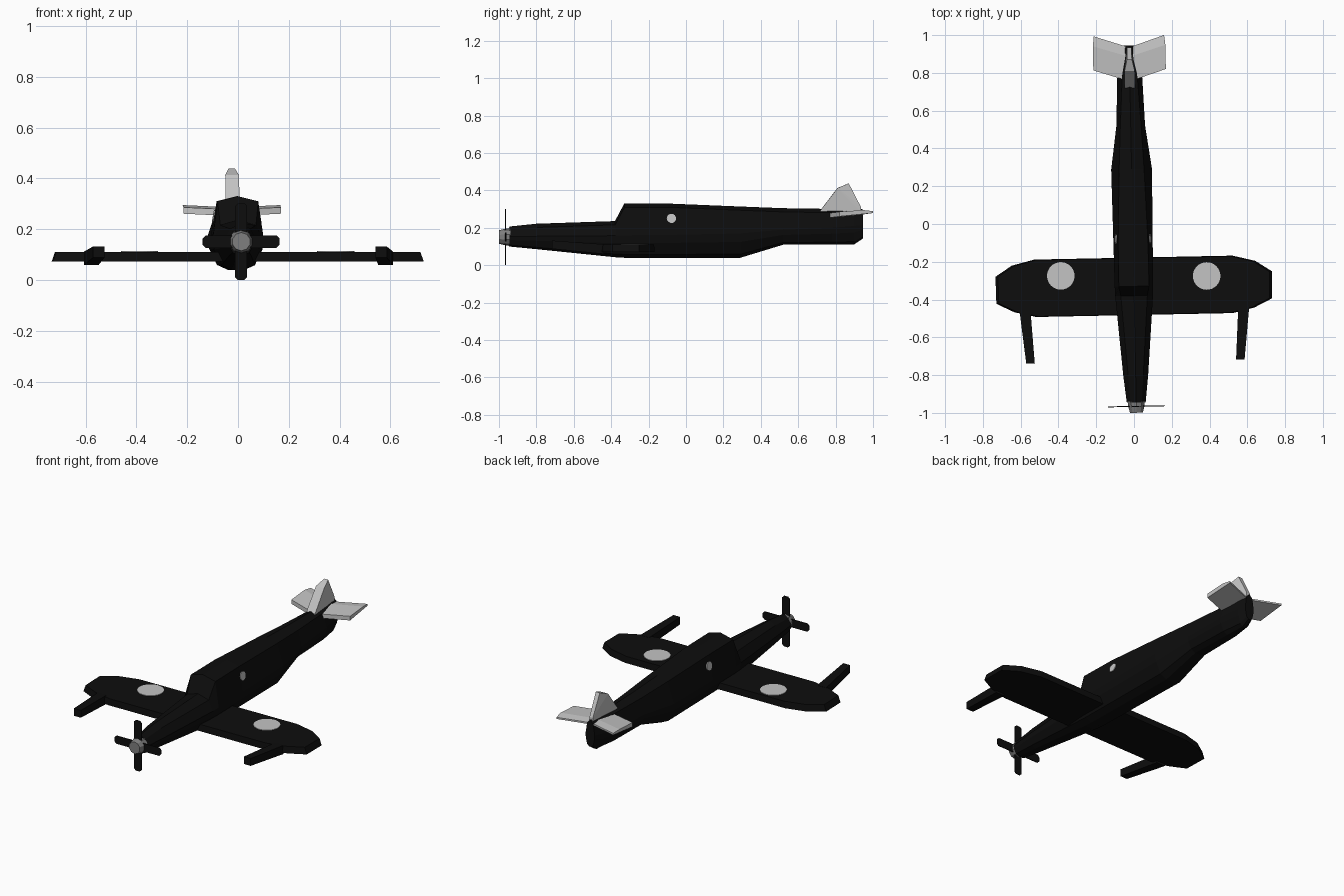
import bpy, bmesh, math
from mathutils import Matrix, Vector

if "Cube" in bpy.data.objects:
    bpy.data.objects.remove(bpy.data.objects["Cube"])

# whole aircraft is yawed very slightly
YAW = Matrix.Translation((-0.007, 0, 0)) @ Matrix.Rotation(0.02, 4, 'Z')


def material(name, v):
    m = bpy.data.materials.new(name)
    m.diffuse_color = (v, v, v, 1)
    m.use_nodes = True
    m.node_tree.nodes["Principled BSDF"].inputs["Base Color"].default_value = m.diffuse_color
    return m


BLACK = material("matte_black", 0.004)
LIGHT = material("light_grey", 0.55)
MID = material("mid_grey", 0.21)


def finish(name, bm, mat):
    bmesh.ops.recalc_face_normals(bm, faces=bm.faces)
    bm.transform(YAW)
    me = bpy.data.meshes.new(name)
    bm.to_mesh(me)
    bm.free()
    me.materials.append(mat)
    ob = bpy.data.objects.new(name, me)
    bpy.context.collection.objects.link(ob)
    return ob


def loft(name, rings, mat):
    """Skin a list of equal-length point rings and cap both ends."""
    bm = bmesh.new()
    vs = [[bm.verts.new(p) for p in r] for r in rings]
    n = len(rings[0])
    for a, b in zip(vs, vs[1:]):
        for i in range(n):
            j = (i + 1) % n
            bm.faces.new((a[i], a[j], b[j], b[i]))
    bm.faces.new(vs[0])
    bm.faces.new(vs[-1])
    return finish(name, bm, mat)


def hull(name, pts, mat):
    bm = bmesh.new()
    for p in pts:
        bm.verts.new(p)
    bmesh.ops.convex_hull(bm, input=bm.verts)
    bmesh.ops.dissolve_limit(bm, angle_limit=0.02, verts=bm.verts, edges=bm.edges)
    return finish(name, bm, mat)


def disc(name, centre, radius, rot, mat):
    bm = bmesh.new()
    bmesh.ops.create_cone(bm, cap_ends=True, segments=32, radius1=radius,
                          radius2=radius, depth=0.006,
                          matrix=Matrix.Translation(centre) @ rot)
    return finish(name, bm, mat)


# fuselage: y, half width, shoulder half width, bottom, widest height, top
SECTIONS = [
    (-0.945, 0.050, 0.030, 0.100, 0.153, 0.207),
    (-0.80, 0.066, 0.040, 0.086, 0.155, 0.222),
    (-0.38, 0.100, 0.070, 0.043, 0.158, 0.236),
    (-0.33, 0.102, 0.080, 0.040, 0.160, 0.330),
    (-0.10, 0.104, 0.079, 0.040, 0.162, 0.330),
    (0.29, 0.108, 0.066, 0.040, 0.170, 0.314),
    (0.52, 0.076, 0.055, 0.110, 0.190, 0.305),
    (0.78, 0.066, 0.040, 0.110, 0.200, 0.301),
    (0.90, 0.042, 0.030, 0.112, 0.210, 0.300),
    (0.945, 0.030, 0.020, 0.142, 0.215, 0.300),
]


def section(y, w, ws, zb, zm, zt):
    half = [(ws, zt - 0.02), (w, zm), (w * 0.94, zm - 0.35 * (zm - zb)),
            (w * 0.65, zb + 0.15 * (zm - zb)), (w * 0.25, zb)]
    right = [(x, y, z) for x, z in half]
    left = [(-x, y, z) for x, z in reversed(half)]
    return [(0, y, zt)] + right + left


loft("fuselage", [section(*s) for s in SECTIONS], BLACK)

# wing with the underside outline slightly larger than the top
WING = [(0.525, -0.178), (0.645, -0.208), (0.732, -0.265),
        (0.730, -0.408), (0.635, -0.455), (0.520, -0.482)]
outline = WING + [(-x, y) for x, y in reversed(WING)]
loft("wing", [[(x, y, 0.072) for x, y in outline],
              [(x * 0.982, (y + 0.33) * 0.98 - 0.33, 0.111) for x, y in outline]], BLACK)

# parts repeated on both sides
for s, side in ((1, "right"), (-1, "left")):
    # forward boom under the wing edge
    hull("wing_boom_" + side,
         [(s * x, -0.45, z) for x in (0.550, 0.608) for z in (0.060, 0.112)] +
         [(s * x, -0.728, z) for x in (0.533, 0.578) for z in (0.088, 0.132)], BLACK)
    # wing disc marking
    disc("wing_disc_" + side, (s * 0.386, -0.275 - s * 0.008, 0.111), 0.073,
         Matrix.Identity(4), LIGHT)
    # cockpit side window
    disc("side_window_" + side, (s * 0.0905, -0.08, 0.25), 0.025,
         Matrix.Rotation(s * (math.pi / 2 - 0.165), 4, 'Y'), LIGHT)
    # tailplane: front edge, hinge line, thin trailing edge at root and tip
    def rib(x, y0, y1, y2, lift):
        return [(s * x, y0, 0.252 + lift), (s * x, y0, 0.277 + lift),
                (s * x, y1, 0.286 + lift), (s * x * 0.97, y2, 0.280 + lift),
                (s * x * 0.97, y2, 0.270 + lift)]
    loft("tailplane_" + side, [rib(0.0, 0.755, 0.885, 0.935, 0.0),
                               rib(0.192, 0.817, 0.945, 0.997, 0.009)], LIGHT)

# tail fin: broad leading face tapering to the rear
FIN = [(0.72, 0.295, 0.028), (0.81, 0.413, 0.027), (0.87, 0.438, 0.013),
       (0.935, 0.312, 0.011), (0.935, 0.285, 0.011), (0.72, 0.285, 0.028)]
hull("tail_fin", [(k * w, y, z) for y, z, w in FIN for k in (-1, 1)], LIGHT)

# spinner
HUB = Vector((0, 0, 0.151))


def hub_ring(y, r):
    return [(r * math.cos(a), y, HUB.z + r * math.sin(a))
            for a in (math.pi * (i + 0.5) / 5 for i in range(10))]


loft("spinner", [hub_ring(-0.9995, 0.036), hub_ring(-0.97, 0.044),
                 hub_ring(-0.94, 0.048)], MID)

# four flat propeller blades with clipped ends
BLADE = [(-0.024, 0.0), (-0.024, 0.140), (-0.013, 0.151),
         (0.013, 0.151), (0.024, 0.140), (0.024, 0.0)]
for i in range(4):
    turn = Matrix.Translation(HUB) @ Matrix.Rotation(i * math.pi / 2, 4, 'Y')
    loft("propeller_blade_%d" % (i + 1),
         [[turn @ Vector((x, y, z)) for x, z in BLADE] for y in (-0.968, -0.963)], BLACK)
